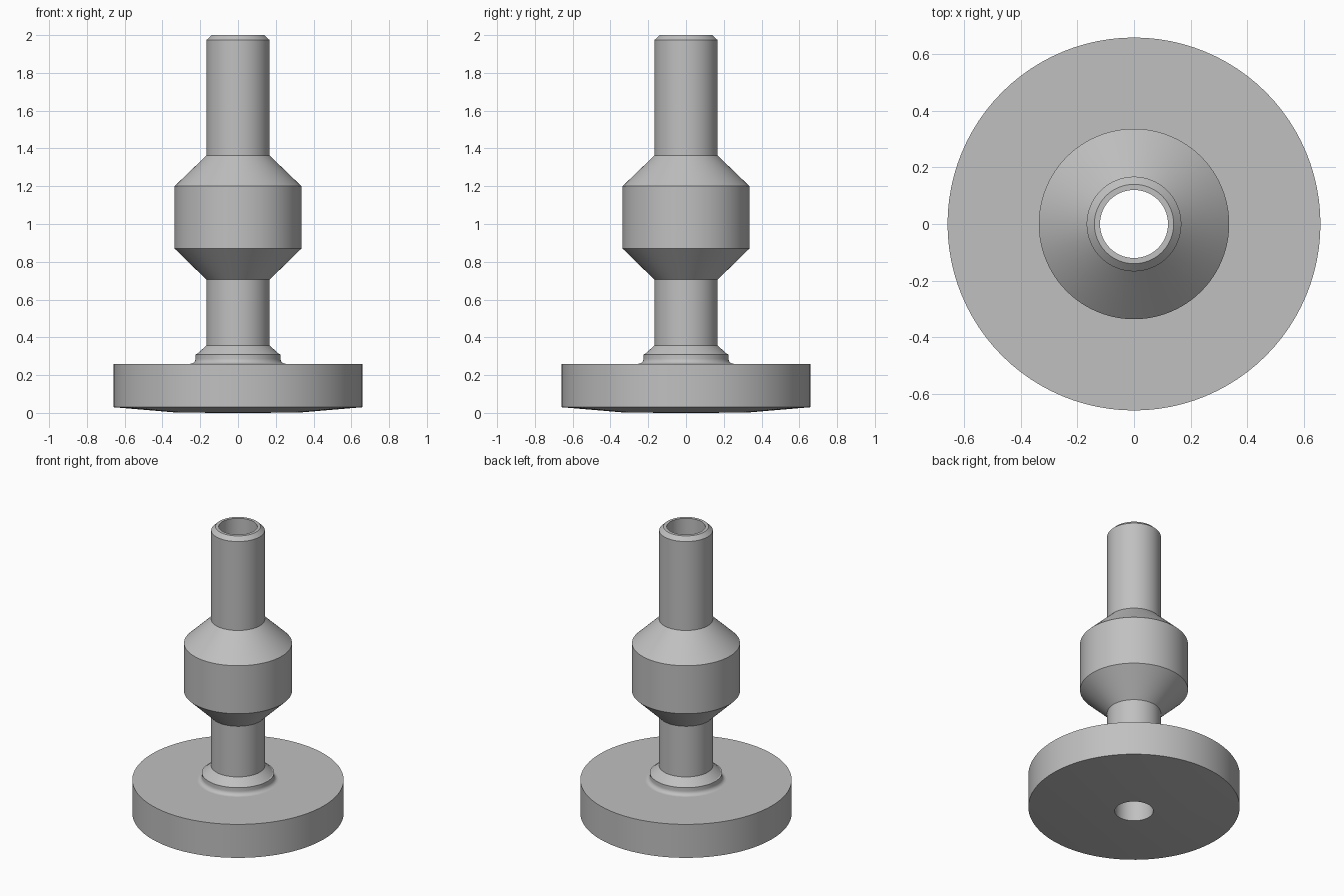
import bpy
import bmesh
from math import cos, sin, pi, radians

SEGMENTS = 96
PIPE = 0.167    # outer pipe radius
BORE = 0.12     # inner pipe radius
BULB = 0.336    # swollen body radius
DISC = 0.658    # flange radius

cube = bpy.data.objects.get("Cube")
if cube:
    bpy.data.objects.remove(cube, do_unlink=True)

steel = bpy.data.materials.new("grey_steel")
steel.use_nodes = True
grey = (0.53, 0.53, 0.53, 1)
steel.diffuse_color = grey
steel.node_tree.nodes["Principled BSDF"].inputs["Base Color"].default_value = grey


def lathe(name, profile):
    """Revolve (radius, height) points around z."""
    bm = bmesh.new()
    angles = [2 * pi * i / SEGMENTS for i in range(SEGMENTS)]
    rings = [[bm.verts.new((r * cos(a), r * sin(a), z)) for a in angles]
             for r, z in profile]
    for low, high in zip(rings, rings[1:]):
        for i in range(SEGMENTS):
            j = (i + 1) % SEGMENTS
            bm.faces.new((low[i], low[j], high[j], high[i]))
    mesh = bpy.data.meshes.new(name)
    bm.to_mesh(mesh)
    bm.free()
    mesh.materials.append(steel)
    obj = bpy.data.objects.new(name, mesh)
    bpy.context.collection.objects.link(obj)
    bpy.ops.object.select_all(action="DESELECT")
    obj.select_set(True)
    bpy.context.view_layer.objects.active = obj
    bpy.ops.object.shade_smooth_by_angle(angle=radians(25))
    return obj


# Concave fillet where the collar meets the flange
FILLET = 0.027
fillet = [(0.252 - FILLET * sin(t * pi / 12), 0.26 + FILLET * (1 - cos(t * pi / 12)))
          for t in range(7)]

# Wide flange disc with a slightly tapered underside
lathe("flange", [(BORE, 0), (0.34, 0.003), (DISC, 0.03), (DISC, 0.26), fillet[0]])

# Raised collar with a narrow step and a bevel up to the pipe
lathe("collar", fillet + [(0.225, 0.31), (0.217, 0.312), (PIPE, 0.357)])

lathe("lower_pipe", [(PIPE, 0.357), (PIPE, 0.705)])

# Swollen body with conical shoulders
lathe("body", [(PIPE, 0.705), (BULB, 0.87), (BULB, 1.2), (PIPE, 1.363)])

# Upper pipe with chamfered rim
lathe("upper_pipe", [(PIPE, 1.363), (PIPE, 1.974), (0.14, 2), (BORE, 2)])

# Straight through bore, facing inwards
lathe("bore", [(BORE, 2), (BORE, 0)])
